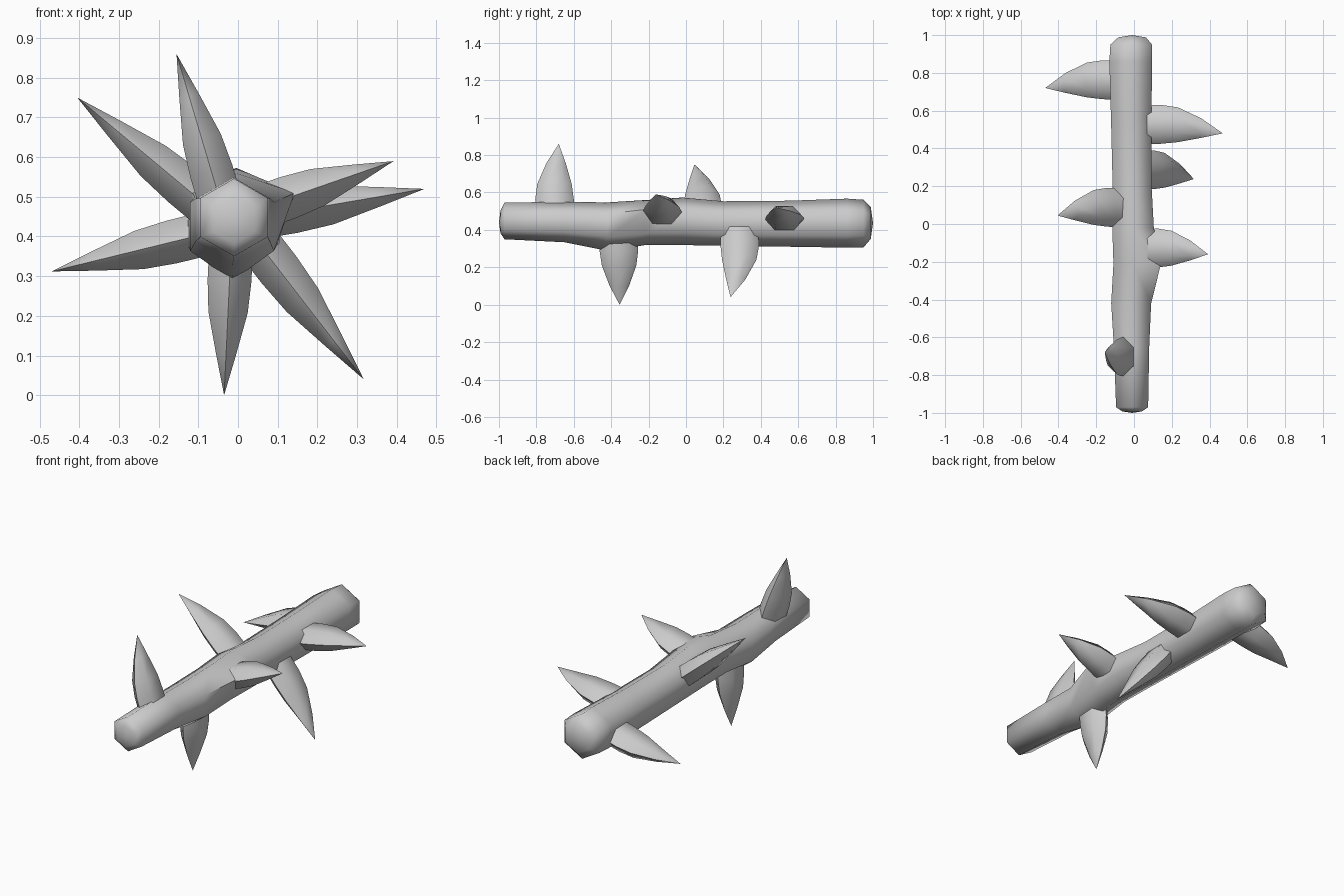
import bpy, math
from mathutils import Vector

if "Cube" in bpy.data.objects:
    bpy.data.objects.remove(bpy.data.objects["Cube"])

bark = bpy.data.materials.new("grey_bark")
bark.diffuse_color = (0.6, 0.6, 0.6, 1)
bark.use_nodes = True
bark.node_tree.nodes["Principled BSDF"].inputs["Base Color"].default_value = bark.diffuse_color


def skin(name, rings, start=None, end=None, angle=70):
    """Join equal rings of points; close each end with a point or a flat face."""
    n = len(rings[0])
    verts = [tuple(p) for r in rings for p in r]
    faces = []
    for i in range(len(rings) - 1):
        for k in range(n):
            a, b = i * n + k, i * n + (k + 1) % n
            faces.append((a, b, b + n, a + n))
    last = (len(rings) - 1) * n
    for point, first in ((start, 0), (end, last)):
        if point is None:
            faces.append(tuple(first + k for k in range(n)))
        else:
            verts.append(tuple(point))
            tip = len(verts) - 1
            faces += [(first + k, first + (k + 1) % n, tip) for k in range(n)]
    me = bpy.data.meshes.new(name)
    me.from_pydata(verts, [], faces)
    me.materials.append(bark)
    ob = bpy.data.objects.new(name, me)
    bpy.context.collection.objects.link(ob)
    bpy.ops.object.select_all(action='DESELECT')
    ob.select_set(True)
    bpy.context.view_layer.objects.active = ob
    bpy.ops.object.mode_set(mode='EDIT')
    bpy.ops.mesh.select_all(action='SELECT')
    bpy.ops.mesh.normals_make_consistent(inside=False)
    bpy.ops.object.mode_set(mode='OBJECT')
    bpy.ops.object.shade_smooth_by_angle(angle=math.radians(angle))
    return ob


# Stem: six-sided rings along y (y, centre x, centre z, radius)
sections = [(-0.992, -0.01, 0.442, 0.06), (-0.97, -0.01, 0.448, 0.098),
            (-0.65, -0.013, 0.442, 0.108), (-0.42, -0.015, 0.425, 0.122),
            (-0.21, -0.005, 0.440, 0.120), (-0.02, -0.005, 0.446, 0.127),
            (0.20, -0.010, 0.434, 0.119), (0.55, -0.015, 0.433, 0.123),
            (0.86, -0.017, 0.436, 0.131), (0.95, -0.015, 0.434, 0.127),
            (0.988, -0.01, 0.437, 0.085)]
rings = []
for y, cx, cz, r in sections:
    rings.append([Vector((cx + r * math.cos(math.pi / 2 + k * math.pi / 3), y,
                          cz + r * math.sin(math.pi / 2 + k * math.pi / 3)))
                  for k in range(6)])
rings[3][3].z = 0.288                       # swelling under the lower thorn
rings[4][5] = Vector((0.143, -0.21, 0.51))  # swelling beside the right thorn
skin("stem", rings, Vector((-0.01, -1, 0.44)), Vector((-0.01, 1, 0.437)))

# Thorns: (base point, tip, sideways bow along y)
thorns = [((-0.045, -0.70, 0.49), (-0.155, -0.68, 0.86), -0.012),
          ((-0.018, -0.36, 0.36), (-0.035, -0.355, 0.0), 0.0),
          ((0.06, -0.13, 0.475), (0.392, -0.16, 0.59), 0.015),
          ((-0.075, 0.085, 0.475), (-0.405, 0.045, 0.75), 0.02),
          ((0.05, 0.285, 0.385), (0.317, 0.238, 0.04), 0.02),
          ((0.06, 0.525, 0.45), (0.47, 0.48, 0.52), 0.02),
          ((-0.09, 0.76, 0.405), (-0.47, 0.72, 0.312), 0.02)]
profile = [(0.0, 0.102, 0.058), (0.2, 0.103, 0.058),
           (0.42, 0.092, 0.052), (0.72, 0.052, 0.026)]
for i, (base, tip, bow) in enumerate(thorns):
    base, tip = Vector(base), Vector(tip)
    axis = tip - base
    across = Vector((-axis.z, 0, axis.x)).normalized()
    rings = []
    for t, wide, thin in profile:
        c = base + axis * t + Vector((0, bow * math.sin(math.pi * t), 0))
        rings.append([c + Vector((0, wide * math.cos(k * math.pi / 3), 0))
                      + across * thin * 1.1 * math.sin(k * math.pi / 3)
                      for k in range(6)])
    skin(f"thorn_{i + 1}", rings, None, tip)
